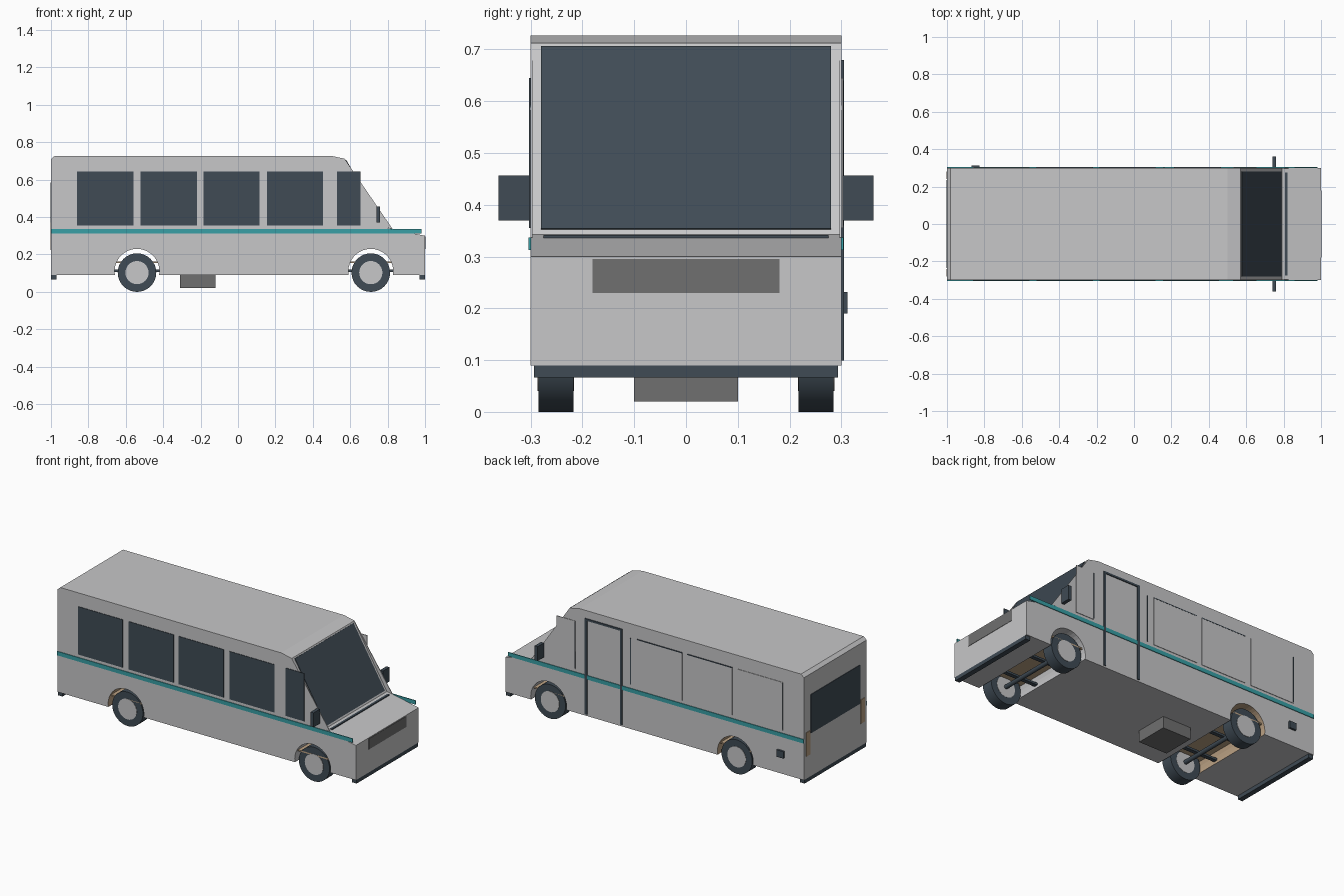
import bpy, bmesh, math
from mathutils import Vector

old = bpy.data.objects.get("Cube")
if old:
    bpy.data.objects.remove(old, do_unlink=True)


def material(name, r, g, b):
    m = bpy.data.materials.new(name)
    m.use_nodes = True
    m.diffuse_color = (r, g, b, 1)
    m.node_tree.nodes["Principled BSDF"].inputs["Base Color"].default_value = (r, g, b, 1)
    return m


BODY = material("body grey", 0.57, 0.57, 0.58)
DARK = material("dark glass and rubber", 0.05, 0.07, 0.09)
TEAL = material("teal stripe", 0.04, 0.35, 0.38)
GREY = material("mid grey", 0.16, 0.16, 0.16)
TAN = material("tan", 0.5, 0.36, 0.23)

AXLES = {"rear": -0.54, "front": 0.71}
ARCH_R, ARCH_Z, FLOOR, HALF_W = 0.12, 0.11, 0.09, 0.3


def finish(name, bm, *mats):
    bmesh.ops.recalc_face_normals(bm, faces=bm.faces)
    me = bpy.data.meshes.new(name)
    bm.to_mesh(me)
    bm.free()
    for m in mats:
        me.materials.append(m)
    ob = bpy.data.objects.new(name, me)
    bpy.context.collection.objects.link(ob)
    return ob


def box(name, x, y, z, mat):
    """Box from (min, max) pairs on each axis."""
    bm = bmesh.new()
    bmesh.ops.create_cube(bm, size=1)
    for v in bm.verts:
        v.co = Vector([sum(r) / 2 + c * (r[1] - r[0]) for r, c in zip((x, y, z), v.co)])
    return finish(name, bm, mat)


def extrude_profile(name, pts, y0, y1, *mats, rule=None):
    """Extrude an x-z outline along y."""
    bm = bmesh.new()
    face = bm.faces.new([bm.verts.new((x, y0, z)) for x, z in pts])
    ext = bmesh.ops.extrude_face_region(bm, geom=[face])
    for v in ext["geom"]:
        if isinstance(v, bmesh.types.BMVert):
            v.co.y = y1
    if rule:
        for f in bm.faces:
            f.material_index = rule(f)
    return finish(name, bm, *mats)


def cylinder(name, x, y0, y1, z, r, mat, sides=32, bevel=0):
    bm = bmesh.new()
    bmesh.ops.create_cone(bm, cap_ends=True, segments=sides, radius1=r, radius2=r, depth=abs(y1 - y0))
    for v in bm.verts:
        v.co = Vector((x + v.co.x, (y0 + y1) / 2 + v.co.z, z + v.co.y))
    ob = finish(name, bm, mat)
    bpy.context.view_layer.objects.active = ob
    bpy.ops.object.select_all(action="DESELECT")
    ob.select_set(True)
    bpy.ops.object.shade_smooth_by_angle(angle=math.radians(35))
    return ob


# Body shell with open wheel arches
def arch(cx, steps=20):
    drop = math.asin((ARCH_Z - FLOOR) / ARCH_R)
    angles = [math.pi + drop - i * (math.pi + 2 * drop) / steps for i in range(steps + 1)]
    return [(cx + ARCH_R * math.cos(a), ARCH_Z + ARCH_R * math.sin(a)) for a in angles]


outline = [(-1, FLOOR)] + arch(AXLES["rear"]) + arch(AXLES["front"]) + [
    (1, FLOOR), (1, 0.3), (0.79, 0.343), (0.57, 0.712), (0.5, 0.727), (-0.98, 0.727), (-1, 0.71)]


def liner_rule(f):
    c = f.calc_center_median()
    inside = math.hypot(c.x - AXLES["rear"], c.z - ARCH_Z) < ARCH_R + 0.005
    return 1 if inside and abs(c.y) < 0.1 else 0


extrude_profile("body_shell", outline, -HALF_W, HALF_W, BODY, TAN, rule=liner_rule)

# Windscreen glass lying on the sloped face
slope = Vector((0.22, -0.369))
normal = Vector((0.369, -0.22)).normalized()
normal.y = abs(normal.y)
top = Vector((0.57, 0.712))
a, b = top + slope * 0.02, top + slope * 0.975
extrude_profile("windscreen", [a, b, b + normal * 0.004, a + normal * 0.004], -0.28, 0.28, DARK)

for side, label in ((-1, "right"), (1, "left")):
    def out(near, far):
        return tuple(sorted((side * near, side * far)))

    # Windscreen pillars
    extrude_profile(label + "_pillar", [(0.57, 0.712), (0.79, 0.343), (0.826, 0.337)], *out(0.296, 0.3), BODY)

    # Side windows: dark glass on one side, plain panels on the other
    glass = DARK if side < 0 else BODY
    for i, (x0, x1) in enumerate(((-0.86, -0.56), (-0.52, -0.22), (-0.185, 0.115), (0.155, 0.455), (0.53, 0.655))):
        if side > 0 and i == 3:
            continue
        box(f"{label}_window_{i}", (x0, x1), out(0.299, 0.303), (0.355, 0.645), glass)

    # Stripe and mirror
    box(label + "_stripe", (-1, 0.98), out(0.299, 0.304), (0.313, 0.337), TEAL)
    box(label + "_mirror", (0.74, 0.76), out(0.302, 0.362), (0.37, 0.457), DARK)

    # Wheels
    for end, x in AXLES.items():
        cylinder(f"{end}_{label}_tyre", x, side * 0.217, side * 0.285, 0.103, 0.103, DARK)
        cylinder(f"{end}_{label}_hub", x, side * 0.216, side * 0.287, 0.103, 0.062, BODY)

    # Tail lamp
    box(label + "_tail_lamp", (-1.003, -0.99), out(0.24, 0.28), (0.225, 0.37), TAN)

# Axles, arch shelves and springs
for end, x in AXLES.items():
    cylinder(end + "_axle", x, -0.22, 0.22, 0.103, 0.013, DARK, sides=12)
    box(end + "_arch_shelf", (x - 0.118, x + 0.118), (-0.285, 0.285), (0.155, 0.163), TAN)
    for i, y in enumerate((-0.11, 0.11)):
        box(f"{end}_spring_{i}", (x - 0.12, x + 0.12), (y - 0.012, y + 0.012), (0.107, 0.12), DARK)

# Door frame on the left side
DOOR_Y = (0.298, 0.305)
for i, x in enumerate((0.215, 0.45)):
    box(f"door_post_{i}", (x, x + 0.015), DOOR_Y, (0.1, 0.68), DARK)
box("door_header", (0.215, 0.465), DOOR_Y, (0.668, 0.68), DARK)

# Thin window trim on the left side
TRIM_Y = (0.299, 0.304)
for i, x in enumerate((-0.86, 0.157, 0.53)):
    box(f"trim_post_{i}", (x, x + 0.005), TRIM_Y, (0.36, 0.64), DARK)
for i, (x0, x1) in enumerate(((-0.52, -0.22), (-0.185, 0.115))):
    box(f"trim_rail_{i}", (x0, x1), TRIM_Y, (0.641, 0.646), DARK)

# Fuel cap
box("fuel_cap", (-0.87, -0.825), (0.298, 0.312), (0.19, 0.232), DARK)

# Rear window, nose panel, wiper
box("rear_window", (-1.003, -0.99), (-0.235, 0.235), (0.35, 0.585), DARK)
box("nose_panel", (0.99, 1.002), (-0.18, 0.18), (0.23, 0.295), GREY)
box("wiper", (0.808, 0.822), (-0.275, 0.275), (0.33, 0.342), DARK)

# Bumpers and underfloor tank
box("front_bumper", (0.97, 1.0), (-0.293, 0.293), (0.067, 0.09), DARK)
box("rear_bumper", (-1.0, -0.97), (-0.293, 0.293), (0.067, 0.09), DARK)
box("underfloor_tank", (-0.31, -0.12), (-0.1, 0.1), (0.02, 0.092), GREY)
